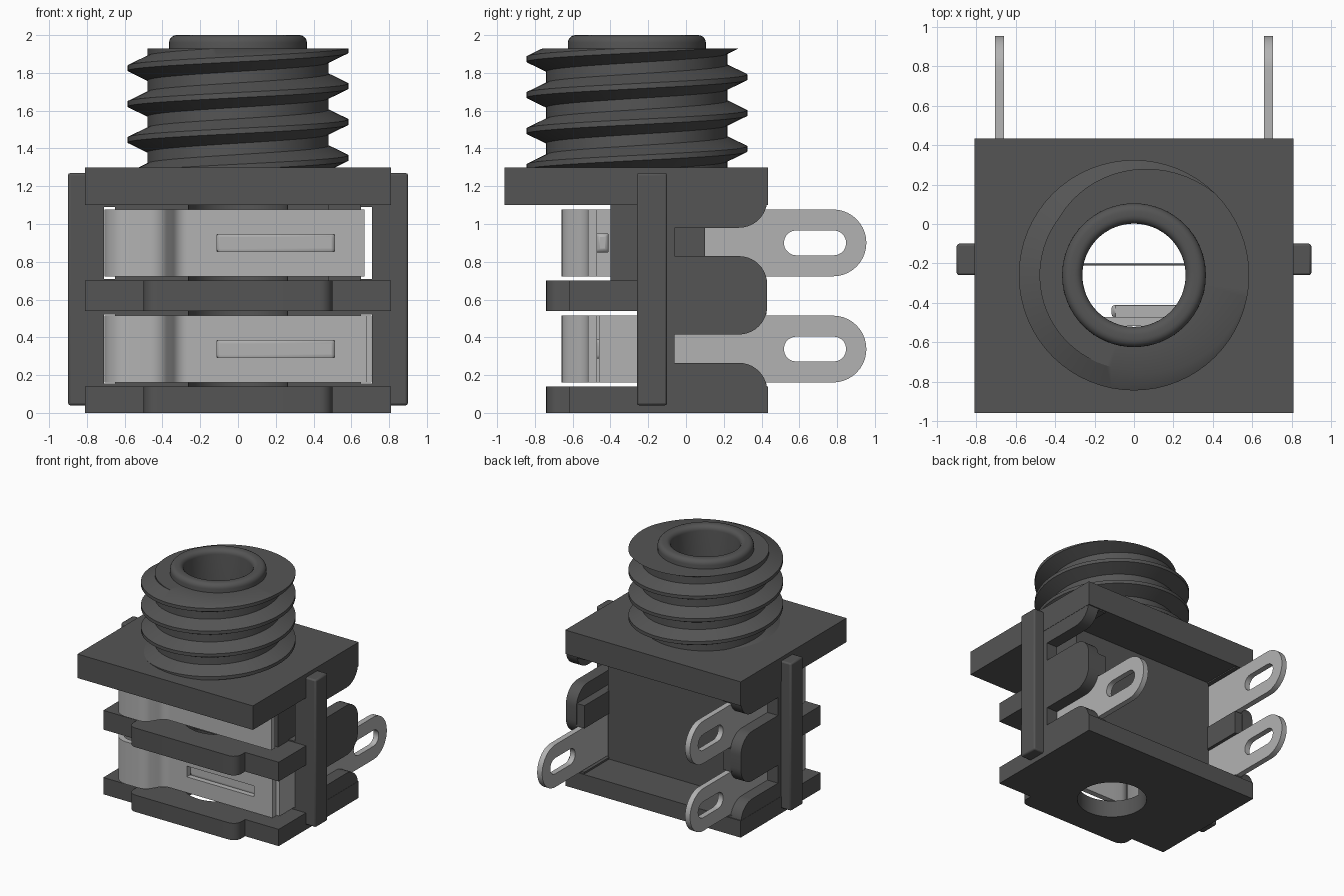
import bpy, bmesh
from math import sin, cos, pi, radians
from mathutils import Vector

if "Cube" in bpy.data.objects:
    bpy.data.objects.remove(bpy.data.objects["Cube"])

BORE = (0, -0.26)       # vertical axis of the socket
R = 0.262               # bore radius
parts = []


def material(name, value):
    m = bpy.data.materials.new(name)
    m.use_nodes = True
    colour = (value, value, value, 1)
    m.diffuse_color = colour
    m.node_tree.nodes["Principled BSDF"].inputs["Base Color"].default_value = colour
    return m


plastic = material("dark_plastic", 0.09)
metal = material("spring_metal", 0.45)


def add_object(name, bm, mat):
    bmesh.ops.remove_doubles(bm, verts=bm.verts, dist=1e-5)
    bmesh.ops.recalc_face_normals(bm, faces=bm.faces)
    mesh = bpy.data.meshes.new(name)
    bm.to_mesh(mesh)
    bm.free()
    mesh.materials.append(mat)
    ob = bpy.data.objects.new(name, mesh)
    bpy.context.collection.objects.link(ob)
    parts.append(ob)
    return ob


def arc(cx, cy, r, start, end, n=10):
    angles = [radians(start + (end - start) * i / n) for i in range(n + 1)]
    return [(cx + r * cos(a), cy + r * sin(a)) for a in angles]


def rect(x0, x1, y0, y1):
    return [(x0, y0), (x1, y0), (x1, y1), (x0, y1)]


def prism(name, outlines, axis, lo, hi, mat=plastic):
    """Fill closed outlines (inner ones are holes) and extrude along an axis."""
    cu = bpy.data.curves.new(name, 'CURVE')
    cu.dimensions = '2D'
    cu.fill_mode = 'BOTH'
    cu.extrude = (hi - lo) / 2
    for pts in outlines:
        sp = cu.splines.new('POLY')
        sp.points.add(len(pts) - 1)
        for p, (a, b) in zip(sp.points, pts):
            p.co = (a, b, 0, 1)
        sp.use_cyclic_u = True
    tmp = bpy.data.objects.new(name + "_outline", cu)
    bpy.context.collection.objects.link(tmp)
    deps = bpy.context.evaluated_depsgraph_get()
    mesh = bpy.data.meshes.new_from_object(tmp.evaluated_get(deps))
    bm = bmesh.new()
    bm.from_mesh(mesh)
    bpy.data.objects.remove(tmp)
    bpy.data.curves.remove(cu)
    bpy.data.meshes.remove(mesh)
    for v in bm.verts:
        a, b, c = v.co
        c += (lo + hi) / 2
        v.co = {'z': (a, b, c), 'x': (c, a, b), 'y': (a, c, b)}[axis]
    return add_object(name, bm, mat)


def box(name, x0, x1, y0, y1, z0, z1, mat=plastic, bevel=0):
    ob = prism(name, [rect(x0, x1, y0, y1)], 'z', z0, z1, mat)
    if bevel:
        mod = ob.modifiers.new("rounded_edges", 'BEVEL')
        mod.width, mod.segments = bevel, 2
    return ob


def ribbon(path, t):
    """Outline of a strip of thickness t along a centre path."""
    pts = [Vector(p) for p in path]
    left, right = [], []
    for i, p in enumerate(pts):
        d = (pts[min(i + 1, len(pts) - 1)] - pts[max(i - 1, 0)]).normalized()
        n = Vector((-d.y, d.x)) * t / 2
        left.append(tuple(p + n))
        right.append(tuple(p - n))
    return left + right[::-1]


def lathe(name, profile, mat, n=64):
    bm = bmesh.new()
    rings = [[bm.verts.new((BORE[0] + r * cos(2 * pi * i / n),
                            BORE[1] + r * sin(2 * pi * i / n), z))
              for i in range(n)] for r, z in profile]
    for a, b in zip(rings, rings[1:]):
        for i in range(n):
            j = (i + 1) % n
            bm.faces.new((a[i], a[j], b[j], b[i]))
    return add_object(name, bm, mat)


hole = arc(*BORE, R, 0, 354.375, 63)

# Horizontal plates and central block, all pierced by the bore
nose = arc(0.43, -0.67, 0.07, 0, -90, 6)
front_edge = [(0.81, -0.62), (0.50, -0.62)] + nose
front_edge += [(-x, y) for x, y in reversed(front_edge)]
prism("top_plate", [rect(-0.81, 0.81, -0.96, 0.435), hole], 'z', 1.10, 1.30)
prism("bottom_plate", [[(0.81, 0.435)] + front_edge + [(-0.81, 0.435)], hole], 'z', 0, 0.14)
prism("middle_plate", [[(0.81, -0.2)] + front_edge + [(-0.81, -0.2)],
                       arc(*BORE, R, 180, 360, 32) + [(R, -0.21), (-R, -0.21)]], 'z', 0.54, 0.70)
block = [(0.65, 0.1), (-0.65, 0.1), (-0.65, -0.26)] + arc(*BORE, R, 180, 0, 32) + [(0.65, -0.26)]
prism("central_block", [block], 'z', 0.14, 1.10)
box("block_cheek", 0.48, 0.65, -0.40, -0.26, 0.70, 1.10)

# Side walls with rounded lobes, guide ribs and the webs between slots
wall = ([(-0.26, 0), (0.43, 0)] + arc(0.28, 0.115, 0.15, 0, 90)
        + [(-0.06, 0.265), (-0.06, 0.415)] + arc(0.28, 0.565, 0.15, -90, 0)
        + arc(0.28, 0.68, 0.15, 0, 90) + [(-0.06, 0.83), (-0.06, 0.98)]
        + arc(0.28, 1.13, 0.15, -90, 0) + [(0.43, 1.30), (-0.26, 1.30)])
for side, s in (("left", 1), ("right", -1)):
    def span(a, b):
        return sorted((s * a, s * b))
    prism(side + "_wall", [wall], 'x', *span(0.71, 0.808))
    box(side + "_rib", *span(0.72, 0.90), -0.26, -0.10, 0.04, 1.27, bevel=0.012)
    for label, z0, z1 in (("lower", 0.13, 0.155), ("middle", 0.52, 0.71), ("upper", 1.09, 1.11)):
        box(f"{side}_{label}_web", *span(0.64, 0.72), -0.26, 0.425, z0, z1)

# Threaded neck: helical profile trimmed flat, closed on top
PITCH, N, TURNS = 0.19, 64, 6
thread = ((0.48, -0.065), (0.585, -0.014), (0.585, 0.014), (0.48, 0.065))
bm = bmesh.new()
rows = []
for i in range(N * TURNS + 1):
    a = 2 * pi * i / N
    z0 = 1.73 + PITCH * (i / N - 4)
    rows.append([bm.verts.new((r * cos(a), BORE[1] + r * sin(a), z0 + dz)) for r, dz in thread])
for i in range(N * TURNS):
    a, b = rows[i], rows[i + 1]
    for k in range(3):
        bm.faces.new((a[k], b[k], b[k + 1], a[k + 1]))
    if i + N + 1 < len(rows):
        bm.faces.new((a[3], b[3], rows[i + N + 1][0], rows[i + N][0]))
for z, up in ((1.29, -1), (1.93, 1)):
    cut = bmesh.ops.bisect_plane(bm, geom=bm.verts[:] + bm.edges[:] + bm.faces[:],
                                 plane_co=(0, 0, z), plane_no=(0, 0, up), clear_outer=True)
rim = [e for e in cut["geom_cut"] if isinstance(e, bmesh.types.BMEdge)]
for v in [g for g in bmesh.ops.extrude_edge_only(bm, edges=rim)["geom"]
          if isinstance(g, bmesh.types.BMVert)]:
    d = Vector((v.co.x, v.co.y - BORE[1])).normalized() * 0.35
    v.co = (d.x, BORE[1] + d.y, v.co.z)
add_object("threaded_neck", bm, plastic)

# Bore sleeve ending in a rounded lip
lip = arc(0.325, 1.96, 0.04, 0, 90, 5) + arc(0.302, 1.96, 0.04, 90, 180, 5)
lathe("bore_lip", [(0.365, 1.90)] + lip + [(R, 1.29)], plastic)


# Solder terminals and contact springs
def terminal(name, x, zc, y0):
    tab = [(y0, zc - 0.177)] + arc(0.778, zc, 0.177, -90, 90, 20) + [(y0, zc + 0.177)]
    eye = arc(0.782, zc, 0.066, -90, 90) + arc(0.584, zc, 0.066, 90, 270)
    prism(name, [tab, eye], 'x', x - 0.023, x + 0.023, metal)


bend = ([(-0.685, -0.2)] + arc(-0.575, -0.525, 0.11, 180, 270)
        + arc(-0.46, -0.555, 0.08, 90 - 180, 0 - 40, 6)
        + arc(-0.27, -0.60, 0.105, 150, 90, 6) + [(-0.2, -0.495)])
for label, zc, end in (("upper", 0.90, 0.67), ("lower", 0.338, 0.68)):
    z0, z1 = zc - 0.177, zc + 0.177
    terminal(label + "_right_terminal", -0.683, zc, -0.22)
    prism(label + "_spring_bend", [ribbon(bend, 0.046)], 'z', z0, z1, metal)
    prism(label + "_spring_blade", [rect(-0.2, end, z0, z1),
                                    rect(-0.11, 0.51, zc - 0.045, zc + 0.045)],
          'y', -0.518, -0.472, metal)
    box(label + "_spring_dimple", -0.115, 0.515, -0.475, -0.41, zc - 0.05, zc + 0.05,
        metal, bevel=0.02)

# Switch contact on the left, with its tab behind the lower spring
terminal("lower_left_terminal", 0.683, 0.338, -0.46)
box("switch_tab", 0.54, 0.70, -0.46, -0.415, 0.161, 0.515, metal)

# Smooth shading with crisp edges
bpy.ops.object.select_all(action='DESELECT')
for ob in parts:
    ob.select_set(True)
bpy.context.view_layer.objects.active = parts[0]
bpy.ops.object.shade_smooth_by_angle(angle=radians(30))
